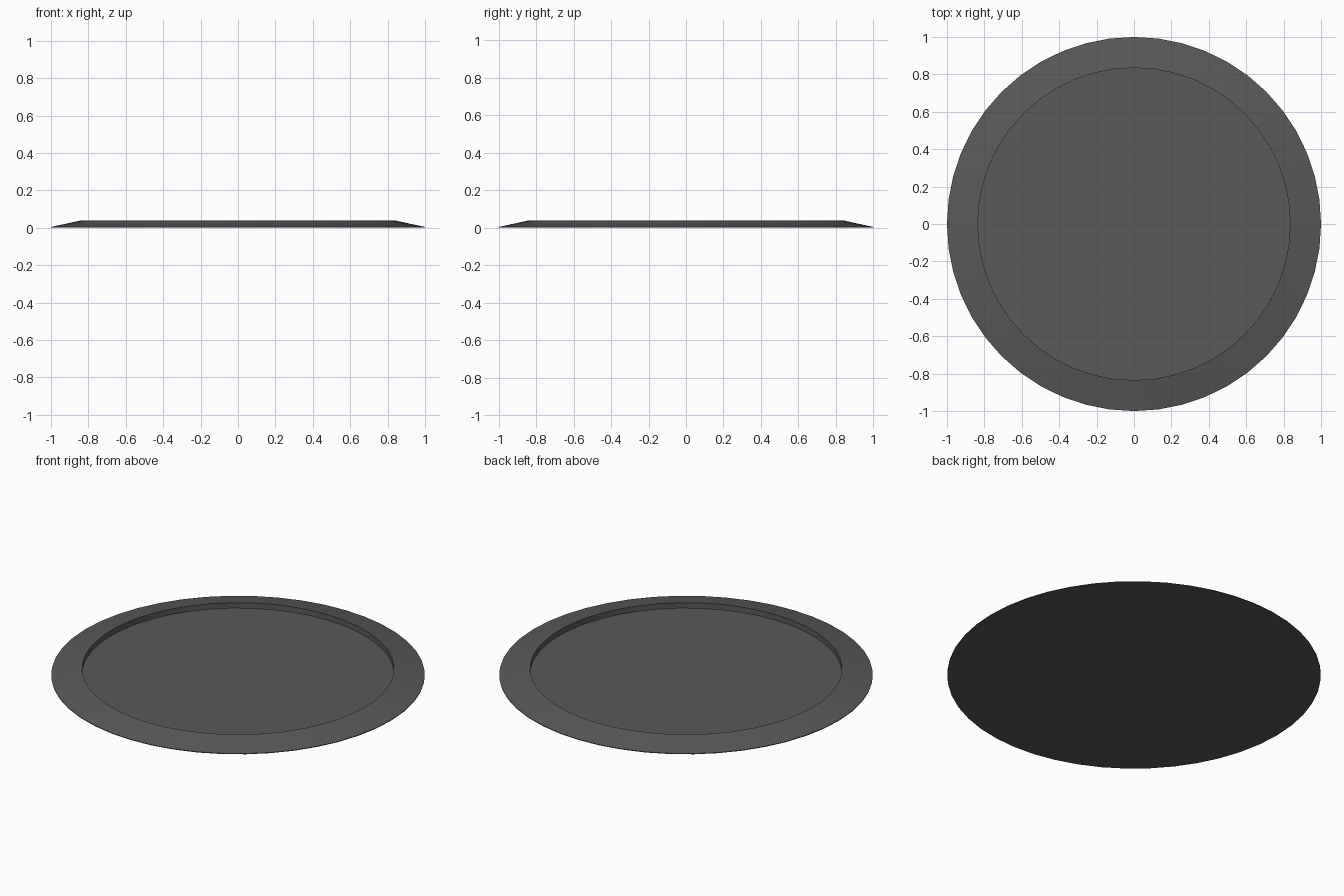
import bpy, bmesh
from math import cos, sin, tau, radians

if "Cube" in bpy.data.objects:
    bpy.data.objects.remove(bpy.data.objects["Cube"])

SIDES = 48
# (radius, height) from the underside, over the sloped rim, down to the recessed floor
PROFILE = [(1.0, 0.0), (1.0, 0.004), (0.835, 0.04), (0.835, 0.008)]

bm = bmesh.new()
rings = [[bm.verts.new((r * cos(tau * i / SIDES), r * sin(tau * i / SIDES), z))
          for i in range(SIDES)] for r, z in PROFILE]

# outer edge, sloped rim and inner wall
for a, b in zip(rings, rings[1:]):
    for i in range(SIDES):
        j = (i + 1) % SIDES
        bm.faces.new((a[i], a[j], b[j], b[i]))

# underside and recessed floor
bm.faces.new(rings[0][::-1])
bm.faces.new(rings[-1])

mesh = bpy.data.meshes.new("round_tray")
bm.to_mesh(mesh)
bm.free()
tray = bpy.data.objects.new("round_tray", mesh)
bpy.context.collection.objects.link(tray)

# dark grey finish
mat = bpy.data.materials.new("dark_grey")
mat.diffuse_color = (0.1, 0.1, 0.1, 1)
mat.use_nodes = True
mat.node_tree.nodes["Principled BSDF"].inputs["Base Color"].default_value = mat.diffuse_color
mesh.materials.append(mat)

# smooth round the rim, crisp at the profile edges
bpy.context.view_layer.objects.active = tray
tray.select_set(True)
bpy.ops.object.shade_smooth_by_angle(angle=radians(10))
